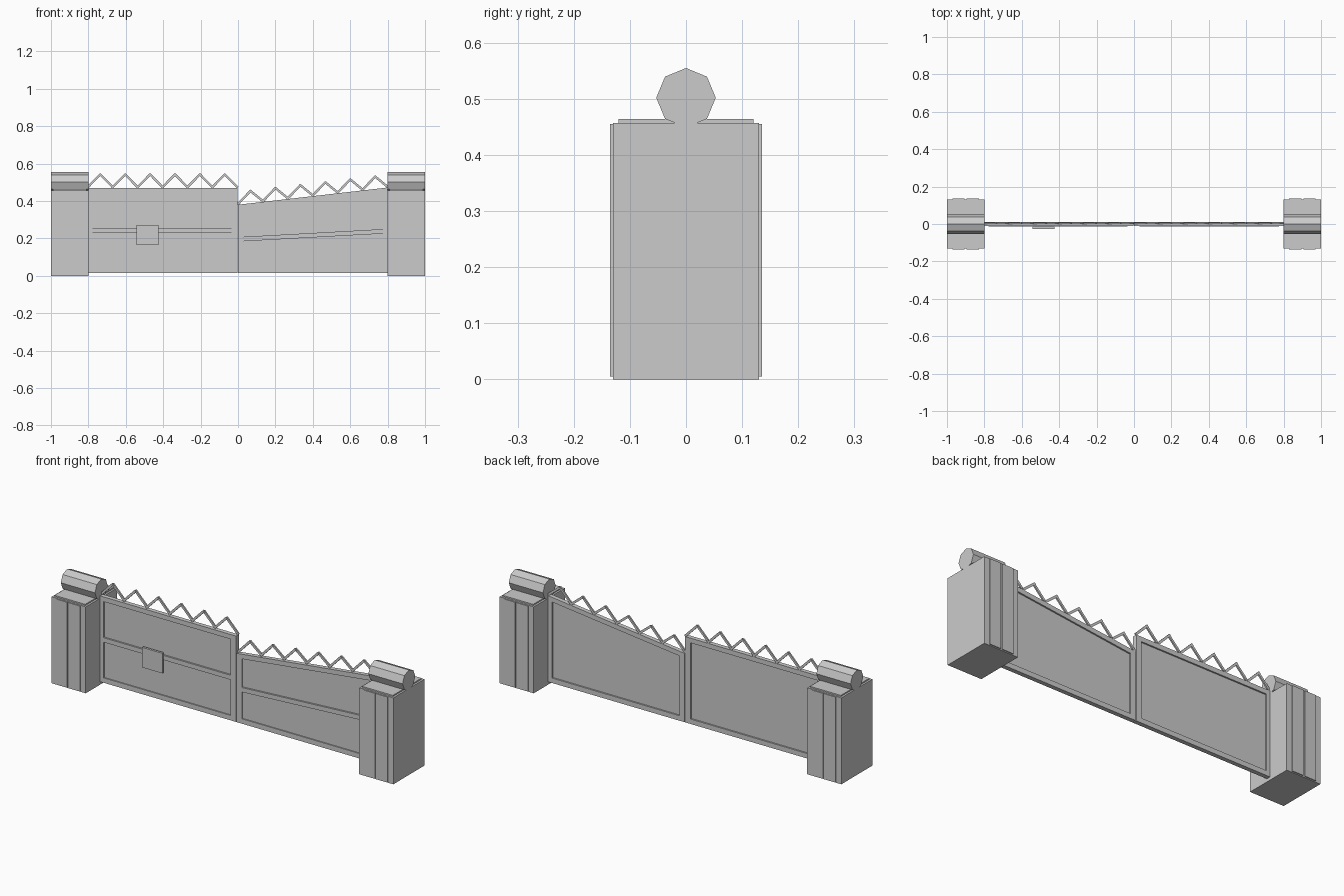
import bpy
import math
from mathutils import Vector

old = bpy.data.objects.get("Cube")
if old:
    bpy.data.objects.remove(old)

grey = bpy.data.materials.new("light grey")
grey.use_nodes = True
grey.diffuse_color = (0.6, 0.6, 0.6, 1)
grey.node_tree.nodes["Principled BSDF"].inputs["Base Color"].default_value = (0.6, 0.6, 0.6, 1)


def prism(name, outline, start, end, axis="y"):
    """Extrude a 2D outline along an axis: (x, z) along y, or (y, z) along x."""
    def place(p, d):
        return (p[0], d, p[1]) if axis == "y" else (d, p[0], p[1])
    n = len(outline)
    verts = [place(p, d) for d in (start, end) for p in outline]
    faces = [tuple(range(n)), tuple(range(2 * n - 1, n - 1, -1))]
    faces += [(i, i + n, (i + 1) % n + n, (i + 1) % n) for i in range(n)]
    mesh = bpy.data.meshes.new(name)
    mesh.from_pydata(verts, [], faces)
    # make every normal face outwards
    mid = sum((v.co for v in mesh.vertices), Vector()) / (2 * n)
    if (mesh.polygons[0].center - mid).dot(mesh.polygons[0].normal) < 0:
        mesh.flip_normals()
    mesh.materials.append(grey)
    obj = bpy.data.objects.new(name, mesh)
    bpy.context.collection.objects.link(obj)
    return obj


def box(name, x0, x1, y0, y1, z0, z1):
    return prism(name, [(x0, z0), (x1, z0), (x1, z1), (x0, z1)], y0, y1)


# Gate pillars with planks, a cap slab and an eight-sided roller on top
def pillar(side, cx):
    box(side + "_pillar", cx - 0.1, cx + 0.1, -0.13, 0.13, 0, 0.457)
    box(side + "_pillar_cap", cx - 0.09, cx + 0.09, -0.12, 0.12, 0.457, 0.464)
    for face, y0, y1 in (("front", -0.135, -0.13), ("back", 0.13, 0.135)):
        for x0 in (cx - 0.07, cx + 0.005):
            box(f"{side}_{face}_plank", x0, x0 + 0.065, y0, y1, 0.005, 0.455)
    r = 0.053
    ring = [(r * math.sin(i * math.pi / 4), 0.502 + r * math.cos(i * math.pi / 4))
            for i in range(8)]
    prism(side + "_roller", ring, cx - 0.1, cx + 0.1, "x")


pillar("right", -0.9)
pillar("left", 0.9)


# Gate leaf: recessed sheet, raised frame, cross rail and zigzag wire
def gate(side, x0, x1, left_rim, right_rim, top0, top1, rail0, rail1, tooth):
    def lerp(a, b, x):
        return a + (b - a) * (x - x0) / (x1 - x0)

    def top(x):
        return lerp(top0, top1, x)

    def beam(name, xa, xb, low, high, y0, y1):
        prism(f"{side}_gate_{name}",
              [(xa, low(xa)), (xb, low(xb)), (xb, high(xb)), (xa, high(xa))], y0, y1)

    bottom, sill, drop = 0.016, 0.042, 0.025
    xa, xb = x0 + left_rim, x1 - right_rim
    front, back = -0.011, 0.012
    beam("sheet", xa, xb, lambda x: sill, lambda x: top(x) - drop, -0.005, 0.004)
    beam("left_stile", x0, xa, lambda x: bottom, top, front, back)
    beam("right_stile", xb, x1, lambda x: bottom, top, front, back)
    beam("bottom_rail", xa, xb, lambda x: bottom, lambda x: sill, front, back)
    beam("top_rail", xa, xb, lambda x: top(x) - drop, top, front, back)
    beam("cross_rail", xa, xb, lambda x: lerp(rail0, rail1, x) - 0.024,
         lambda x: lerp(rail0, rail1, x), -0.014, -0.005)

    # zigzag wire: strips rising and falling in turn
    count, w = 12, 0.006
    step = (x1 - x0) / count
    for i in range(count):
        ends = []
        for k in (i, i + 1):
            x = x0 + k * step
            ends.append(Vector((x, top(x) + (tooth if k % 2 else 0.004))))
        a, b = ends
        along = (b - a).normalized()
        across = Vector((-along.y, along.x)) * w
        a, b = a - along * 0.003, b + along * 0.003
        shift = 0.004 * (i % 2)
        prism(f"{side}_gate_spike", [a - across, b - across, b + across, a + across],
              shift, shift + 0.008)


gate("right", -0.803, -0.004, 0.025, 0.031, 0.47, 0.47, 0.256, 0.256, 0.072)
gate("left", 0.0, 0.8, 0.03, 0.025, 0.38, 0.472, 0.207, 0.251, 0.066)

# Lock plate on the right leaf
box("lock_plate", -0.543, -0.425, -0.026, -0.014, 0.166, 0.272)
